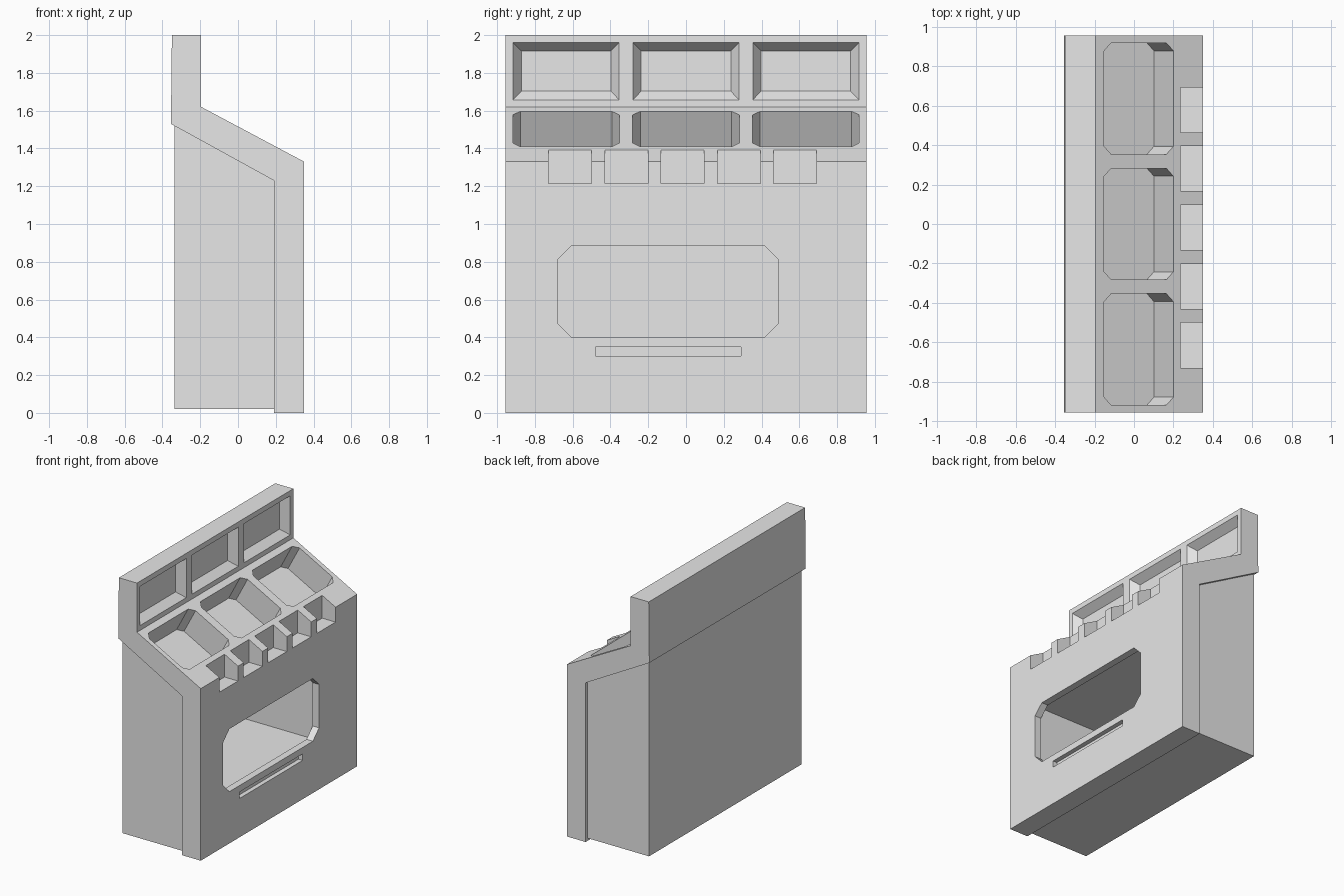
import bpy, bmesh
from mathutils import Vector

if "Cube" in bpy.data.objects:
    bpy.data.objects.remove(bpy.data.objects["Cube"], do_unlink=True)

grey = bpy.data.materials.new("plain_grey")
grey.use_nodes = True
GREY = (0.8, 0.8, 0.8, 1)
grey.diffuse_color = GREY
grey.node_tree.nodes["Principled BSDF"].inputs["Base Color"].default_value = GREY


def loft(name, ring_a, ring_b):
    """Closed solid between two matching rings."""
    bm = bmesh.new()
    a = [bm.verts.new(p) for p in ring_a]
    b = [bm.verts.new(p) for p in ring_b]
    bm.faces.new(a)
    bm.faces.new(b)
    for i in range(len(a)):
        j = (i + 1) % len(a)
        bm.faces.new((a[i], a[j], b[j], b[i]))
    bmesh.ops.recalc_face_normals(bm, faces=bm.faces)
    mesh = bpy.data.meshes.new(name)
    bm.to_mesh(mesh)
    bm.free()
    mesh.materials.append(grey)
    obj = bpy.data.objects.new(name, mesh)
    bpy.context.scene.collection.objects.link(obj)
    return obj


def side_extrude(name, profile, half):
    return loft(name, [(x, -half, z) for x, z in profile], [(x, half, z) for x, z in profile])


def rect(y0, y1, z0, z1, c=0.0):
    """Rectangle outline, with corners cut by c."""
    if not c:
        return [(y0, z0), (y1, z0), (y1, z1), (y0, z1)]
    return [(y0 + c, z0), (y1 - c, z0), (y1, z0 + c), (y1, z1 - c),
            (y1 - c, z1), (y0 + c, z1), (y0, z1 - c), (y0, z0 + c)]


def x_loft(name, x0, outline0, x1, outline1=None):
    return loft(name, [(x0, y, z) for y, z in outline0],
                [(x1, y, z) for y, z in outline1 or outline0])


# Front panel with sloped counter and upright back rest
shell = side_extrude("front_shell", [
    (0.35, 0), (0.19, 0), (0.19, 1.23), (-0.355, 1.53), (-0.35, 2.0),
    (-0.195, 2.0), (-0.195, 1.62), (0.35, 1.33)], 0.955)

# Cabinet body behind the panel
body = side_extrude("cabinet_body", [
    (0.19, 0.02), (0.19, 1.23), (-0.335, 1.52), (-0.335, 0.02)], 0.93)

cutters = []

# Recesses: three in the back rest, three sunk square to the slope
top_edge, low_edge = Vector((-0.195, 0, 1.62)), Vector((0.35, 0, 1.33))
along = (low_edge - top_edge).normalized()
normal = Vector((-along.z, 0, along.x))
for mid in (-0.635, 0.0, 0.635):
    a, b = mid - 0.282, mid + 0.282
    cutters.append(x_loft("rest_cutter", -0.195 + 0.01, rect(a - 0.007, b + 0.007, 1.65, 1.967),
                          -0.255, rect(a + 0.045, b - 0.045, 1.703, 1.915)))
    outline = rect(a, b, 0.05, 0.447, 0.04)
    ring = [top_edge + along * v + Vector((0, y, 0)) for y, v in outline]
    cutters.append(loft("sink_cutter", [p + normal * 0.03 for p in ring],
                        [p - normal * 0.21 for p in ring]))

# Notches along the front edge
for i in range(5):
    y = -0.018 + (i - 2) * 0.298
    cutters.append(x_loft("notch_cutter", 0.235, rect(y - 0.114, y + 0.114, 1.215, 1.5), 0.45))

# Window, the chamber behind it and the slot below
cutters.append(x_loft("window_cutter", 0.25, rect(-0.68, 0.49, 0.4, 0.885, 0.075), 0.45))
cutters.append(x_loft("chamber_cutter", -0.3, rect(-0.69, 0.50, 0.37, 0.9), 0.295))
cutters.append(x_loft("slot_cutter", 0.315, rect(-0.48, 0.29, 0.3, 0.35), 0.45))

for part in (shell, body):
    bpy.context.view_layer.objects.active = part
    for cutter in cutters:
        if part is body and cutter.name.split("_")[0] not in ("sink", "chamber"):
            continue
        mod = part.modifiers.new("cut", 'BOOLEAN')
        mod.operation = 'DIFFERENCE'
        mod.solver = 'EXACT'
        mod.object = cutter
        bpy.ops.object.modifier_apply(modifier=mod.name)

for cutter in cutters:
    bpy.data.objects.remove(cutter, do_unlink=True)
